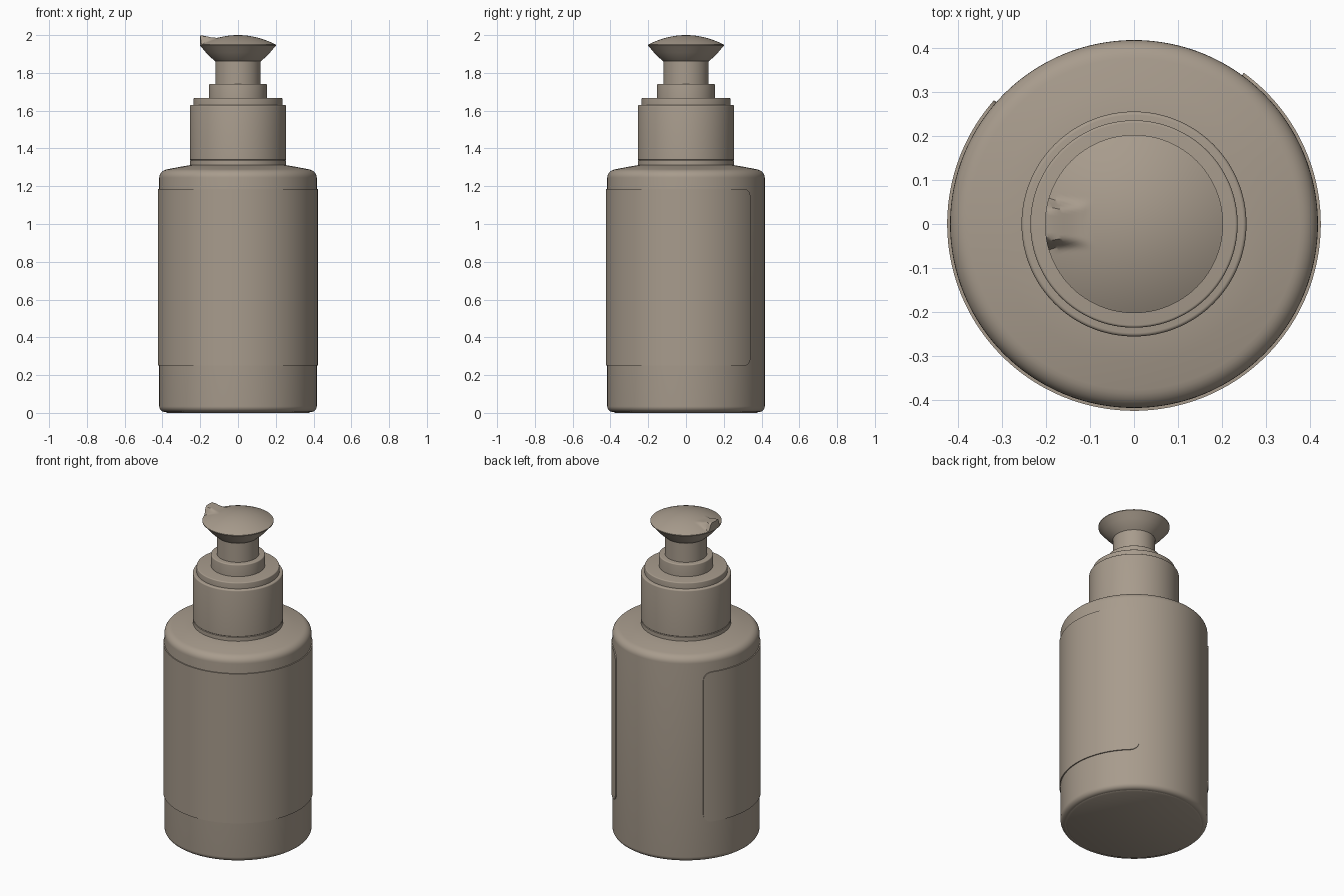
import bpy, bmesh, math

cube = bpy.data.objects.get("Cube")
if cube:
    bpy.data.objects.remove(cube, do_unlink=True)

clay = bpy.data.materials.new("warm_taupe")
COLOUR = (0.39, 0.33, 0.265, 1)
clay.diffuse_color = COLOUR
clay.use_nodes = True
clay.node_tree.nodes["Principled BSDF"].inputs["Base Color"].default_value = COLOUR


def finish(name, bm):
    """Turn a bmesh into a smooth-shaded object with sharp creases."""
    bmesh.ops.recalc_face_normals(bm, faces=bm.faces)
    mesh = bpy.data.meshes.new(name)
    bm.to_mesh(mesh)
    bm.free()
    mesh.materials.append(clay)
    obj = bpy.data.objects.new(name, mesh)
    bpy.context.collection.objects.link(obj)
    bpy.ops.object.select_all(action='DESELECT')
    obj.select_set(True)
    bpy.context.view_layer.objects.active = obj
    bpy.ops.object.shade_smooth_by_angle(angle=math.radians(35))
    return obj


def lathe(profile, steps=128):
    """Revolve (radius, z) points around z, capping both ends."""
    bm = bmesh.new()
    rings = []
    for r, z in profile:
        rings.append([bm.verts.new((r * math.cos(a), r * math.sin(a), z))
                      for a in (2 * math.pi * i / steps for i in range(steps))])
    for low, high in zip(rings, rings[1:]):
        for i in range(steps):
            j = (i + 1) % steps
            bm.faces.new((low[i], low[j], high[j], high[i]))
    bm.faces.new(rings[0][::-1])
    bm.faces.new(rings[-1])
    return bm


def fillet(cx, cz, rx, rz, start, end, n=7):
    """Elliptical arc of profile points, angles in degrees."""
    angles = [math.radians(start + (end - start) * i / n) for i in range(n + 1)]
    return [(cx + rx * math.cos(a), cz + rz * math.sin(a)) for a in angles]


def smoothstep(a, b, x):
    t = min(1, max(0, (x - a) / (b - a)))
    return t * t * (3 - 2 * t)


# Bottle body with rounded foot and sloping shoulder
body = fillet(0.387, 0.035, 0.03, 0.03, -90, 0)
body += fillet(0.367, 1.245, 0.05, 0.045, 0, 80)
body += [(0.31, 1.302), (0.25, 1.312)]
finish("bottle_body", lathe(body))
finish("bottle_base", lathe([(0.375, 0), (0.387, 0.006)]))

# Collar with a fine seam near its foot
collar = [(0.255, 1.29), (0.255, 1.335), (0.252, 1.338), (0.255, 1.341)]
collar += fillet(0.247, 1.622, 0.008, 0.008, 0, 90, 4)
finish("collar", lathe(collar))

# Stepped rings and the pump stem
for name, radius, bottom, top in (("collar_ring", 0.235, 1.62, 1.668),
                                  ("stem_guide", 0.153, 1.66, 1.742)):
    finish(name, lathe([(radius, bottom)]
                       + fillet(radius - 0.006, top - 0.006, 0.006, 0.006, 0, 90, 4)))
finish("pump_stem", lathe([(0.12, 1.73), (0.12, 1.87)]))

# Flared pump head with a shallow dome
R, RIM, TOP = 0.202, 1.949, 2.0
head = [(0.118, 1.85), (0.121, 1.862), (0.133, 1.872), (0.15, 1.887),
        (0.17, 1.908), (0.19, 1.932), (R, RIM - 0.004)]
DOME = 28
for i in range(DOME):
    r = R * (1 - i / DOME)
    head.append((r, RIM + (TOP - RIM) * (1 - (r / R) ** 2)))
bm = lathe(head)
# Raise a narrow spout out of the dome on the -x side
for v in bm.verts:
    x, y, z = v.co
    if z >= RIM - 0.001 and x < -0.02:
        ridge = 1.986 + 0.012 * smoothstep(0.12, 0.2, -x)
        half = 0.032 + 0.012 * smoothstep(0.06, 0.2, R + x)
        blend = 1 - smoothstep(half, half + 0.025, abs(y))
        v.co.z = z + max(0, ridge - z) * blend
finish("pump_head", bm)

# Wrap-around label, open at the back, with rounded corners
START, END = math.radians(-221.5), math.radians(54)
LOW, HIGH, CORNER = 0.25, 1.185, 0.05
OUTER, INNER = 0.4235, 0.41
turn = CORNER / OUTER
corner = [turn * (1 - math.cos(math.pi / 2 * i / 8)) for i in range(9)]
middle = 110
span = END - START
offsets = corner + [turn + (span - 2 * turn) * i / middle for i in range(1, middle)]
offsets += [span - c for c in reversed(corner)]
bm = bmesh.new()
columns = []
for off in offsets:
    edge = min(off, span - off) / turn
    inset = CORNER * (1 - math.sqrt(max(0, 1 - (1 - edge) ** 2))) if edge < 1 else 0
    a = START + off
    columns.append([bm.verts.new((r * math.cos(a), r * math.sin(a), z))
                    for r, z in ((INNER, LOW + inset), (OUTER, LOW + inset),
                                 (OUTER, HIGH - inset), (INNER, HIGH - inset))])
for p, q in zip(columns, columns[1:]):
    for k in range(4):
        n = (k + 1) % 4
        bm.faces.new((p[k], q[k], q[n], p[n]))
bm.faces.new(columns[0])
bm.faces.new(columns[-1][::-1])
finish("label", bm)
